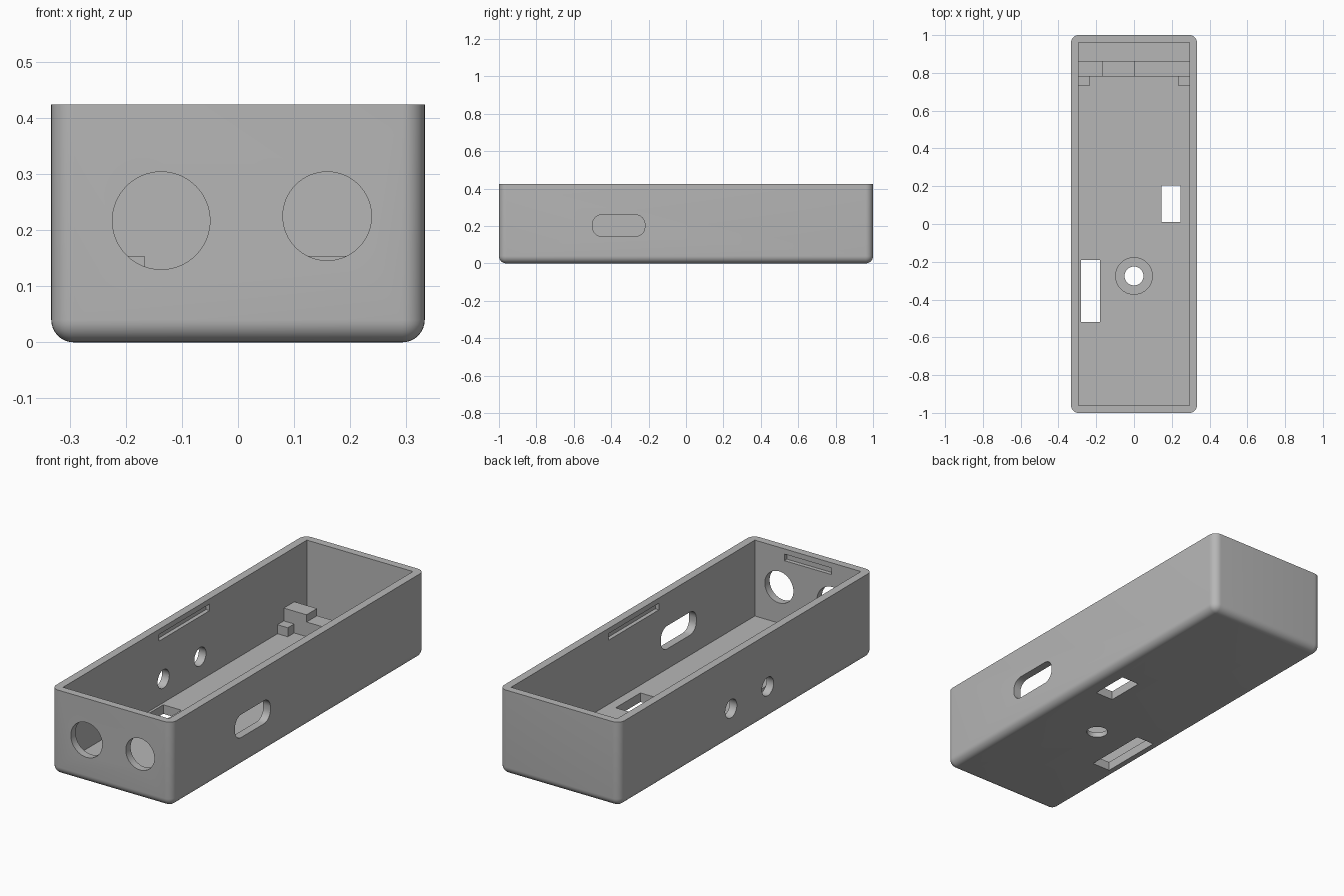
import bpy, bmesh, math
from mathutils import Matrix, Vector

cube = bpy.data.objects.get("Cube")
if cube:
    bpy.data.objects.remove(cube, do_unlink=True)

# Single plastic colour
grey = bpy.data.materials.new("grey plastic")
grey.use_nodes = True
colour = (0.47, 0.47, 0.47, 1)
grey.diffuse_color = colour
grey.node_tree.nodes["Principled BSDF"].inputs["Base Color"].default_value = colour


def finish(name, bm):
    bmesh.ops.recalc_face_normals(bm, faces=bm.faces)
    mesh = bpy.data.meshes.new(name)
    bm.to_mesh(mesh)
    bm.free()
    mesh.materials.append(grey)
    ob = bpy.data.objects.new(name, mesh)
    bpy.context.collection.objects.link(ob)
    return ob


def box(name, low, high, radius=0, rounded=None):
    """Box between two corners; edges accepted by the rule are rounded."""
    low, high = Vector(low), Vector(high)
    bm = bmesh.new()
    bmesh.ops.create_cube(bm, size=1)
    bmesh.ops.transform(bm, verts=bm.verts, matrix=Matrix.Translation((low + high) / 2)
                        @ Matrix.Diagonal((high - low).to_4d()))
    if rounded:
        edges = [e for e in bm.edges if rounded(e)]
        bmesh.ops.bevel(bm, geom=edges, offset=radius, segments=8,
                        profile=0.5, affect='EDGES')
    return finish(name, bm)


def rod(name, centre, radius, length, axis):
    """Cylinder along the given axis."""
    bm = bmesh.new()
    turn = Vector((0, 0, 1)).rotation_difference(Vector(axis)).to_matrix().to_4x4()
    bmesh.ops.create_cone(bm, cap_ends=True, segments=64, radius1=radius, radius2=radius,
                          depth=length, matrix=Matrix.Translation(centre) @ turn)
    return finish(name, bm)


W, L, H = 0.333, 1.0, 0.424        # half width, half length, height
IX, IY, FLOOR = 0.293, 0.962, 0.045  # inner half sizes and floor level
X, Y, Z = (1, 0, 0), (0, 1, 0), (0, 0, 1)

# Outer body: all edges rounded except the open rim
body = box("case_body", (-W, -L, 0), (W, L, H), 0.04,
           lambda e: min(v.co.z for v in e.verts) < H / 2)


def along_x(e):
    d = e.verts[0].co - e.verts[1].co
    return abs(d.x) > abs(d.y) + abs(d.z)


cutters = [
    box("cavity", (-IX, -IY, FLOOR), (IX, IY, H + 0.1)),
    # Front round holes
    rod("large_front_hole", (-0.137, -L, 0.217), 0.087, 0.2, Y),
    rod("small_front_hole", (0.159, -L, 0.225), 0.079, 0.2, Y),
    # Rounded opening in the left wall
    box("side_opening", (W - 0.1, -0.5, 0.145), (W + 0.1, -0.22, 0.26), 0.05, along_x),
    # Floor openings
    box("short_floor_opening", (0.145, 0.01, -0.1), (0.245, 0.205, 0.1)),
    box("long_floor_opening", (-0.28, -0.52, -0.1), (-0.18, -0.19, 0.1)),
    # Screw hole with counterbore
    rod("screw_hole", (0, -0.275, 0), 0.05, 0.2, Z),
    rod("counterbore", (0, -0.275, 0.075), 0.097, 0.1, Z),
    # Snap groove inside the front wall
    box("front_groove", (-0.13, -IY - 0.02, 0.365), (0.13, -IY + 0.05, 0.398)),
]
# Button holes in the right wall
for y in (-0.17, 0.12):
    cutters.append(rod("button_hole", (-W, y, 0.163), 0.046, 0.2, X))
# Snap grooves inside both long walls
for s in (-1, 1):
    a, b = sorted((s * (IX - 0.05), s * (IX + 0.02)))
    cutters.append(box("side_groove", (a, -0.205, 0.365), (b, 0.195, 0.398)))

# Cut everything out of the body
bpy.context.view_layer.objects.active = body
for c in cutters:
    mod = body.modifiers.new("cut", 'BOOLEAN')
    mod.operation = 'DIFFERENCE'
    mod.solver = 'EXACT'
    mod.object = c
    bpy.ops.object.modifier_apply(modifier=mod.name)
    bpy.data.objects.remove(c, do_unlink=True)

for ob in bpy.context.selected_objects:
    ob.select_set(False)
body.select_set(True)
bpy.ops.object.shade_smooth_by_angle(angle=math.radians(30))

# Stepped support bar: a profile pushed along y, ends sunk into walls and floor
END, BASE = IX + 0.005, FLOOR - 0.005
TOP, LOW = 0.154, 0.118
profile = [(-END, BASE), (END, BASE), (END, TOP), (0, TOP),
           (0, LOW), (-0.167, LOW), (-0.167, TOP), (-END, TOP)]
bm = bmesh.new()
face = bm.faces.new([bm.verts.new((x, 0.78, z)) for x, z in profile])
new = bmesh.ops.extrude_face_region(bm, geom=[face])["geom"]
bmesh.ops.translate(bm, vec=(0, 0.083, 0),
                    verts=[g for g in new if isinstance(g, bmesh.types.BMVert)])
finish("support_bar", bm)

# Small stop blocks in front of the bar
for s, side in ((-1, "right"), (1, "left")):
    a, b = sorted((s * 0.236, s * END))
    box(side + "_stop_block", (a, 0.73, BASE), (b, 0.785, 0.09))
